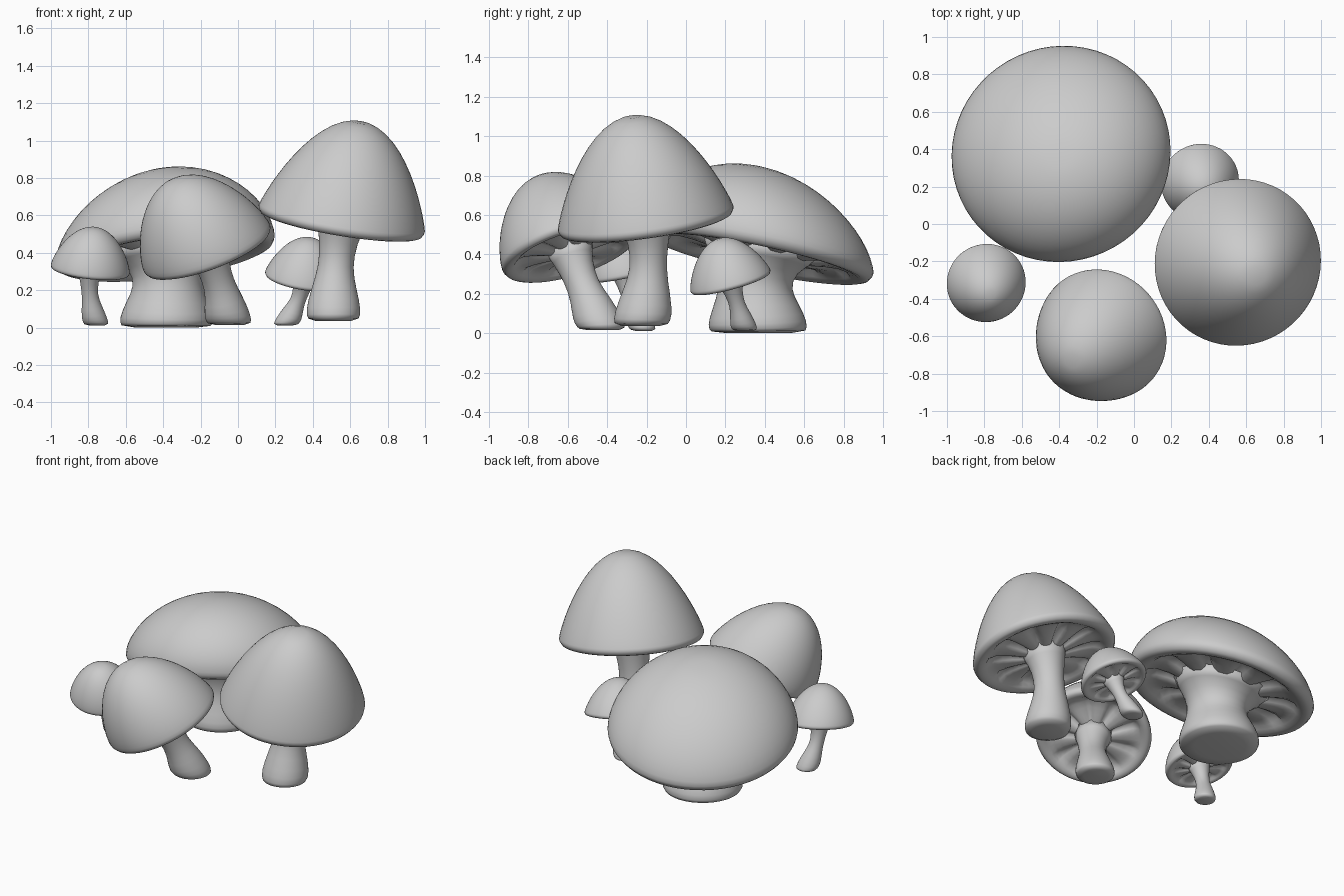
import bpy, bmesh, math
from mathutils import Vector

if "Cube" in bpy.data.objects:
    bpy.data.objects.remove(bpy.data.objects["Cube"])

SEG = 60


def skin(name, rings):
    """Join rings of points into a closed, smooth body."""
    bm = bmesh.new()
    loops = [[bm.verts.new(p) for p in r] for r in rings]
    for a, b in zip(loops, loops[1:]):
        for i in range(SEG):
            j = (i + 1) % SEG
            bm.faces.new((a[i], a[j], b[j], b[i]))
    for end in (loops[0], loops[-1]):
        mid = bm.verts.new(sum((v.co for v in end), Vector()) / SEG)
        for i in range(SEG):
            bm.faces.new((end[i], end[(i + 1) % SEG], mid))
    bmesh.ops.recalc_face_normals(bm, faces=bm.faces)
    me = bpy.data.meshes.new(name)
    bm.to_mesh(me)
    bm.free()
    for p in me.polygons:
        p.use_smooth = True
    ob = bpy.data.objects.new(name, me)
    bpy.context.collection.objects.link(ob)


def ring(center, axis, radius, lift=lambda t: 0.0):
    """Circle of points around an axis, optionally lifted per angle."""
    q = Vector((0, 0, 1)).rotation_difference(axis)
    pts = []
    for i in range(SEG):
        t = 2 * math.pi * i / SEG
        pts.append(center + q @ Vector((radius * math.cos(t), radius * math.sin(t), lift(t))))
    return pts


def cap(name, c, n, R, h, q, gills, shift):
    rings = []
    # domed top, its peak pushed a little off centre
    for k in range(1, 15):
        a = k / 14 * math.pi / 2
        f = max(math.cos(a), 0) ** (2 * q)
        rings.append(ring(c + n * h * f + Vector((*shift, 0)) * f, n, R * math.sin(a)))
    # rounded lip, then shallow underside with scalloped gills
    under = [(.995, -.03, 0), (.97, -.07, 0), (.93, -.085, 0), (.88, -.08, 0),
             (.83, -.06, .1), (.79, -.035, .5), (.7, -.02, .9), (.58, -.03, 1),
             (.45, -.05, 1), (.33, -.07, .8), (.22, -.08, .3), (.1, -.08, 0)]
    for r, z, w in under:
        def crease(t, w=w):
            return w * .09 * R * (1 - abs(math.sin(gills * t / 2))) ** 2
        rings.append(ring(c + n * z * R, n, r * R, crease))
    skin(name, rings)


def stem(name, foot, top, n, foot_r, waist_r, top_r):
    """Bent stem: wide rounded foot, narrow waist, flare into the cap."""
    foot = Vector(foot)
    ctrl = top - n * (top - foot).length * .5
    prof = [(0, .6, 0), (.025, .85, 0), (.06, 1, 0), (.12, 1, 0), (.2, .85, 0),
            (.32, .52, 0), (.42, .24, 0), (.53, .05, 0), (.64, 0, .05),
            (.76, 0, .22), (.88, 0, .55), (1, 0, 1)]
    rings = []
    for t, wf, wt in prof:
        p = foot * (1 - t) ** 2 + ctrl * 2 * t * (1 - t) + top * t * t
        tan = ((ctrl - foot) * (1 - t) + (top - ctrl) * t).normalized()
        axis = Vector((0, 0, 1)).lerp(tan, min(1, t * 2.5)).normalized()
        r = waist_r + (foot_r - waist_r) * wf + (top_r - waist_r) * wt
        if t == 0:
            r = foot_r * .65
        rings.append(ring(p, axis, r))
    skin(name, rings)


# name, cap centre, lean, cap radius, dome height, dome shape, gills, peak shift,
# foot, foot/waist/top radii
mushrooms = [
    ("broad", (-.39, .375, .425), (-.13, .21), .59, .43, .62, 10, (.05, -.09),
     (-.385, .37, 0), .247, .185, .3),
    ("tall", (.555, -.205, .585), (.165, -.14), .45, .53, .88, 10, (.015, 0),
     (.51, -.23, .035), .142, .093, .14),
    ("front", (-.168, -.59, .43), (-.37, -.31), .36, .405, .7, 9, (-.03, -.03),
     (-.045, -.42, .015), .12, .083, .12),
    ("left_small", (-.79, -.315, .315), (.11, -.2), .212, .227, .75, 9, (0, -.02),
     (-.755, -.215, .012), .066, .043, .07),
    ("back_small", (.353, .225, .268), (.16, -.27), .21, .222, .8, 9, (0, 0),
     (.25, .3, .012), .064, .04, .07),
]
for name, c, lean, R, h, q, gills, shift, foot, fr, wr, tr in mushrooms:
    c = Vector(c)
    n = Vector((lean[0], lean[1], 1)).normalized()
    cap(name + "_cap", c, n, R, h, q, gills, shift)
    stem(name + "_stem", foot, c, n, fr, wr, tr)
